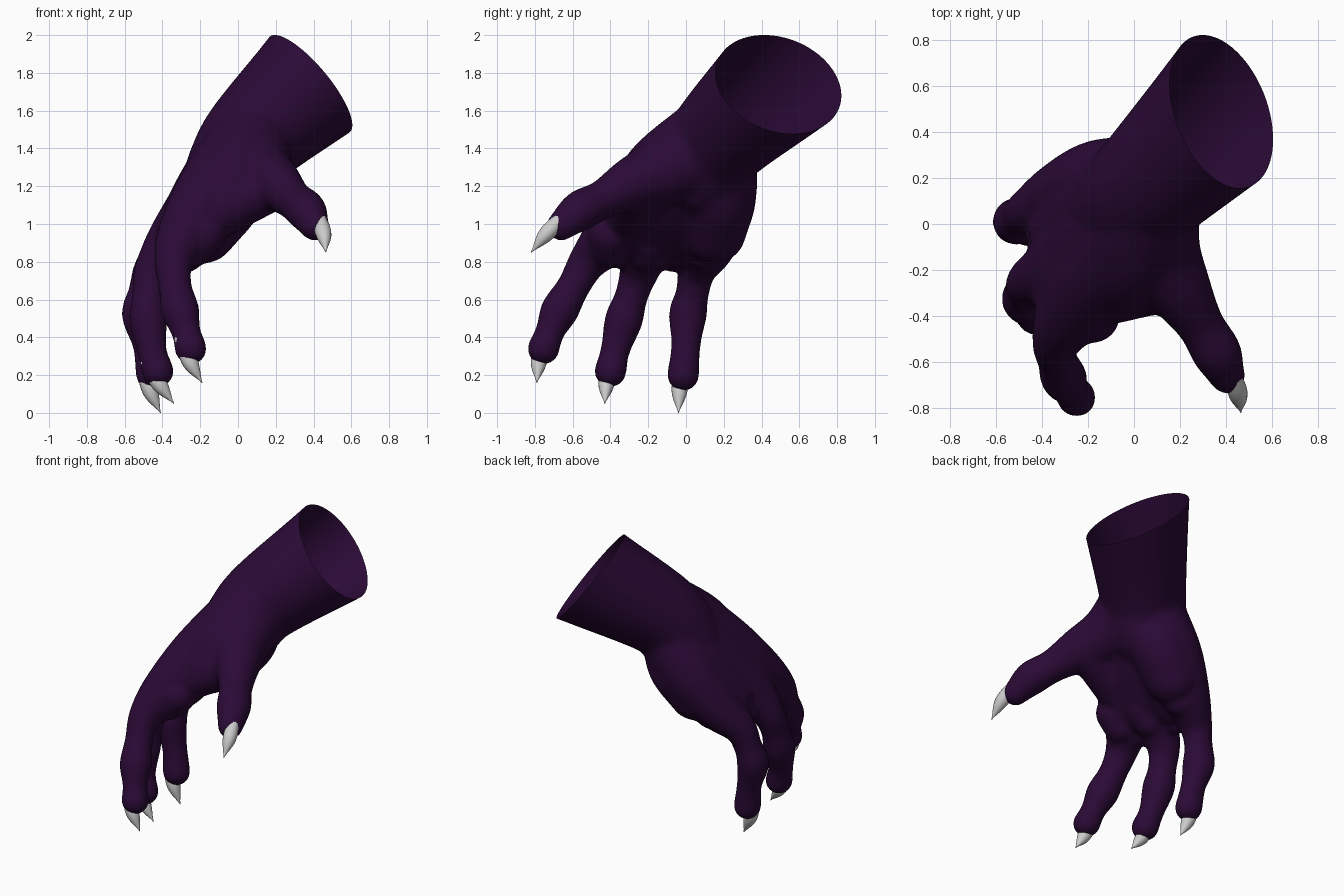
import bpy, bmesh, math
from mathutils import Vector

if "Cube" in bpy.data.objects:
    bpy.data.objects.remove(bpy.data.objects["Cube"])


def material(name, color):
    m = bpy.data.materials.new(name)
    m.diffuse_color = color
    m.use_nodes = True
    m.node_tree.nodes["Principled BSDF"].inputs["Base Color"].default_value = m.diffuse_color
    return m


skin = material("skin_purple", (0.024, 0.003, 0.037, 1))
horn = material("claw_grey", (0.55, 0.55, 0.53, 1))


def spline(p, steps=6):
    """Catmull-Rom through the points."""
    p = [2 * p[0] - p[1]] + p + [2 * p[-1] - p[-2]]
    out = []
    for i in range(1, len(p) - 2):
        a, b, c, d = p[i - 1:i + 3]
        for s in range(steps):
            t = s / steps
            out.append(0.5 * (2 * b + (c - a) * t + (2 * a - 5 * b + 4 * c - d) * t * t
                              + (3 * b - a - 3 * c + d) * t ** 3))
    return out + [p[-2]]


def tube(bm, points, radii, sides=32):
    """Closed round tube with domed ends along a smooth path."""
    path = spline([Vector((*p, r)) for p, r in zip(points, radii)])
    c = [q.xyz for q in path]
    r = [max(q.w, 0.002) for q in path]
    d0, d1 = (c[0] - c[1]).normalized(), (c[-1] - c[-2]).normalized()
    angles = [math.pi * k / 9 for k in range(1, 5)]

    def cap(o, d, rad):
        return [(o + d * rad * math.sin(a), rad * math.cos(a)) for a in angles]

    rings = cap(c[0], d0, r[0])[::-1] + list(zip(c, r)) + cap(c[-1], d1, r[-1])
    up = d1.orthogonal()
    loops = []
    for i, (o, rad) in enumerate(rings):
        t = (rings[min(i + 1, len(rings) - 1)][0] - rings[max(i - 1, 0)][0]).normalized()
        up = (up - t * up.dot(t)).normalized()
        v = t.cross(up)
        loops.append([bm.verts.new(o + rad * (up * math.cos(k) + v * math.sin(k)))
                      for k in (math.tau * j / sides for j in range(sides))])
    for a, b in zip(loops, loops[1:]):
        for j in range(sides):
            k = (j + 1) % sides
            bm.faces.new((a[j], a[k], b[k], b[j]))
    bm.faces.new(loops[0][::-1])
    bm.faces.new(loops[-1])


def add_object(name, bm, mat):
    me = bpy.data.meshes.new(name)
    bmesh.ops.recalc_face_normals(bm, faces=bm.faces)
    bm.to_mesh(me)
    bm.free()
    me.materials.append(mat)
    ob = bpy.data.objects.new(name, me)
    bpy.context.collection.objects.link(ob)
    me.shade_smooth()
    return ob


bm = bmesh.new()

# Forearm, running past the rim so it can be cut open
rim = Vector((0.385, 0.475, 1.74))
wrist = Vector((0.08, 0.18, 1.455))
tube(bm, [rim * 2 - wrist, rim, wrist, (-0.03, 0.08, 1.28)], [0.4, 0.33, 0.27, 0.25], 48)

# Fingers: palm, knuckle, base, joint, neck, tip
fingers = {
    "index": [(-0.16, -0.22, 1.12), (-0.29, -0.41, 0.92), (-0.34, -0.52, 0.8),
              (-0.305, -0.67, 0.54), (-0.275, -0.72, 0.43), (-0.25, -0.755, 0.34)],
    "middle": [(-0.18, -0.05, 1.09), (-0.35, -0.2, 0.89), (-0.45, -0.25, 0.74),
               (-0.475, -0.33, 0.49), (-0.455, -0.375, 0.33), (-0.425, -0.4, 0.22)],
    "outer": [(-0.16, 0.17, 1.1), (-0.33, 0.12, 0.89), (-0.45, 0.06, 0.76),
              (-0.515, 0.01, 0.52), (-0.48, 0, 0.36), (-0.455, -0.015, 0.2)],
}
finger_radii = [0.22, 0.195, 0.146, 0.104, 0.088, 0.101, 0.078, 0.086]
rays = [[Vector(p) for p in path] for path in fingers.values()]
for i, ray in enumerate(rays):
    phalanx = (ray[2] + ray[3]) / 2 - Vector((0.01, 0, 0))
    tube(bm, [Vector((0.01, 0.08 * i, 1.35))] + ray[:3] + [phalanx] + ray[3:], finger_radii)
    # pad under each knuckle
    tube(bm, [ray[1] + Vector((0.11, 0.01, 0.03)), ray[1] + Vector((0.05, 0, -0.04))], [0.12, 0.11])

# Flesh between neighbouring rays
for a, b in zip(rays, rays[1:]):
    palm, knuckle, base = [(p + q) / 2 for p, q in zip(a[:3], b[:3])]
    tube(bm, [wrist, palm, knuckle, knuckle.lerp(base, 0.55)], [0.24, 0.2, 0.135, 0.07])

# Thumb
thumb = [(0.06, 0.07, 1.39), (0.11, -0.12, 1.28), (0.2, -0.29, 1.21),
         (0.29, -0.44, 1.13), (0.36, -0.56, 1.07), (0.405, -0.66, 0.99)]
tube(bm, thumb, [0.23, 0.185, 0.142, 0.104, 0.108, 0.08])

# Web and back of the hand between thumb and index, then heel of the palm
tube(bm, [(0.17, -0.24, 1.2), (-0.18, -0.31, 1.03)], [0.135, 0.145])
tube(bm, [wrist, (0, -0.12, 1.28), (-0.07, -0.25, 1.13)], [0.26, 0.205, 0.17])
tube(bm, [(0.06, 0.12, 1.28), (-0.06, 0.17, 1.13), (-0.18, 0.15, 0.96)], [0.16, 0.19, 0.17])
hand = add_object("hand", bm, skin)

# Fuse the volumes into one skin and soften the joins
mod = hand.modifiers.new("fuse", 'REMESH')
mod.mode = 'VOXEL'
mod.voxel_size = 0.015
mod = hand.modifiers.new("soften", 'SMOOTH')
mod.factor = 0.5
mod.iterations = 14
fused = bpy.data.meshes.new_from_object(
    hand.evaluated_get(bpy.context.evaluated_depsgraph_get()))
hand.modifiers.clear()

# Cut the forearm to an open rim
bm = bmesh.new()
bm.from_mesh(fused)
bmesh.ops.bisect_plane(bm, geom=bm.verts[:] + bm.edges[:] + bm.faces[:],
                       plane_co=rim, plane_no=(0.74, 0.29, 0.61), clear_outer=True)
bm.to_mesh(fused)
bm.free()
hand.data = fused
fused.shade_smooth()
if not fused.materials:
    fused.materials.append(skin)


# Claws: curved horns from the back of each fingertip to a point
def claw(name, end, tip, back):
    end, tip, back = Vector(end), Vector(tip), Vector(back)
    bm = bmesh.new()
    start = end + back * 1.3 - (tip - end) * 0.15
    tube(bm, [start, (end + tip) / 2 + back * 0.9, tip], [0.034, 0.042, 0], 16)
    add_object(name + "_claw", bm, horn)


finger_back = (-0.034, -0.008, 0.015)
claw("index", fingers["index"][-1], (-0.19, -0.79, 0.16), finger_back)
claw("middle", fingers["middle"][-1], (-0.34, -0.43, 0.05), finger_back)
claw("outer", fingers["outer"][-1], (-0.41, -0.04, 0), finger_back)
claw("thumb", thumb[-1], (0.465, -0.82, 0.85), (0.02, 0, 0.03))
